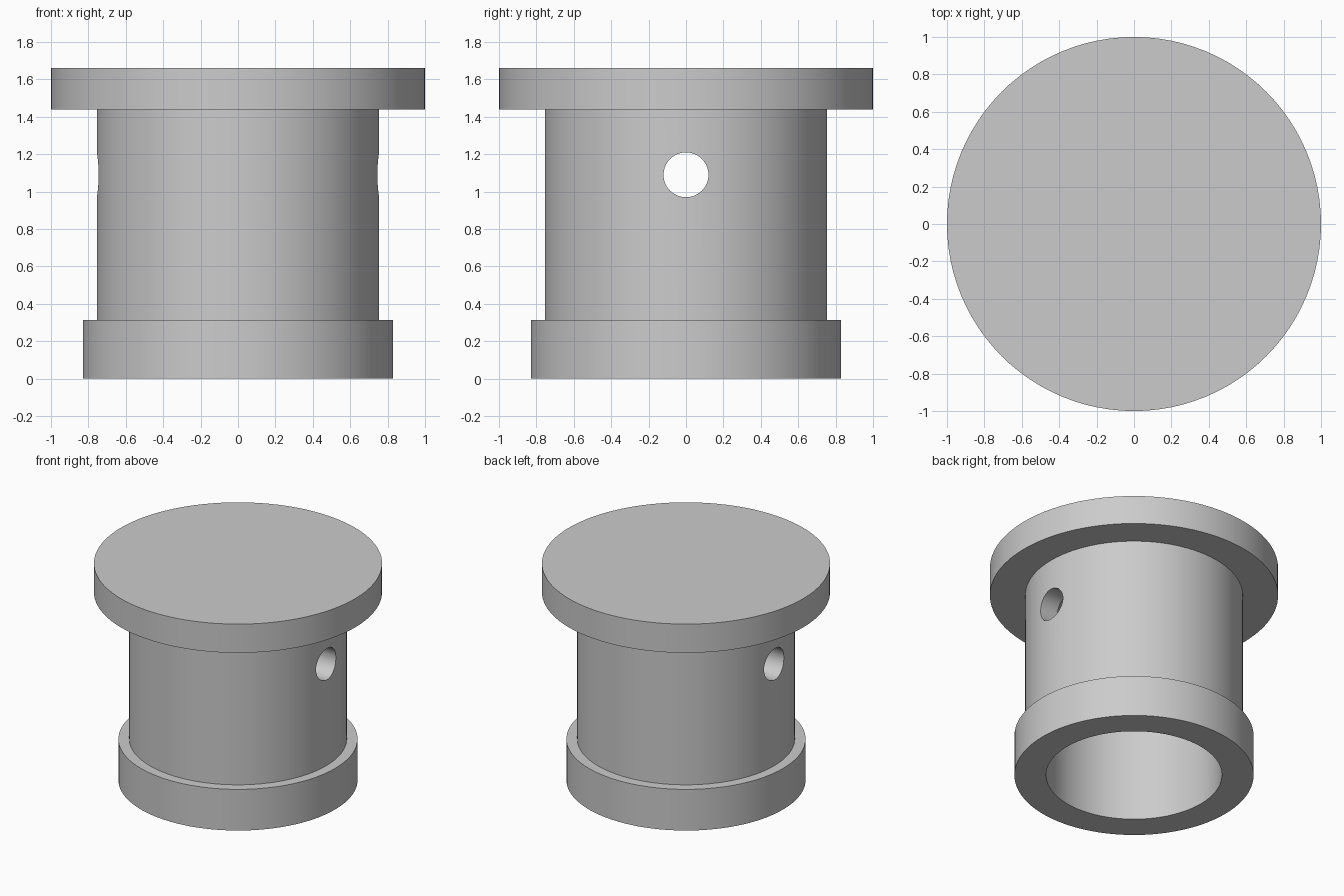
import bpy
import bmesh
import math
from mathutils import Matrix

SEGMENTS = 96

default_cube = bpy.data.objects.get("Cube")
if default_cube:
    bpy.data.objects.remove(default_cube, do_unlink=True)

# Plain grey material
grey = bpy.data.materials.new("plain grey")
grey.use_nodes = True
colour = (0.6, 0.6, 0.6, 1)
grey.diffuse_color = colour
grey.node_tree.nodes["Principled BSDF"].inputs["Base Color"].default_value = colour


def new_object(name, bm):
    bmesh.ops.recalc_face_normals(bm, faces=bm.faces)
    mesh = bpy.data.meshes.new(name)
    bm.to_mesh(mesh)
    bm.free()
    mesh.materials.append(grey)
    obj = bpy.data.objects.new(name, mesh)
    bpy.context.collection.objects.link(obj)
    return obj


def lathe(name, profile):
    """Revolve (radius, height) points around z, closing ends on the axis."""
    bm = bmesh.new()
    rings = []
    for r, z in profile:
        ring = []
        for i in range(SEGMENTS):
            a = math.tau * i / SEGMENTS
            ring.append(bm.verts.new((r * math.cos(a), r * math.sin(a), z)))
        rings.append(ring)
    for low, high in zip(rings, rings[1:]):
        for i in range(SEGMENTS):
            j = (i + 1) % SEGMENTS
            bm.faces.new((low[i], low[j], high[j], high[i]))
    bm.faces.new(rings[0])
    bm.faces.new(rings[-1])
    return new_object(name, bm)


# Hollow body: bore ceiling, foot collar, barrel, top flange
body = lathe("flanged_body", [
    (0.61, 1.44), (0.61, 0), (0.83, 0), (0.83, 0.315), (0.755, 0.315),
    (0.755, 1.44), (1, 1.44), (1, 1.66),
])

# Cross hole through both walls
bm = bmesh.new()
bmesh.ops.create_cone(
    bm, cap_ends=True, segments=48, radius1=0.12, radius2=0.12, depth=3,
    matrix=Matrix.Translation((0, 0, 1.09)) @ Matrix.Rotation(math.pi / 2, 4, "Y"))
cutter = new_object("cross_hole_cutter", bm)
cutter.hide_render = True

bpy.ops.object.select_all(action="DESELECT")
body.select_set(True)
bpy.context.view_layer.objects.active = body
cut = body.modifiers.new("cross_hole", "BOOLEAN")
cut.operation = "DIFFERENCE"
cut.solver = "EXACT"
cut.object = cutter
bpy.ops.object.modifier_apply(modifier=cut.name)
bpy.data.objects.remove(cutter, do_unlink=True)
bpy.ops.object.shade_smooth_by_angle(angle=math.radians(30))
